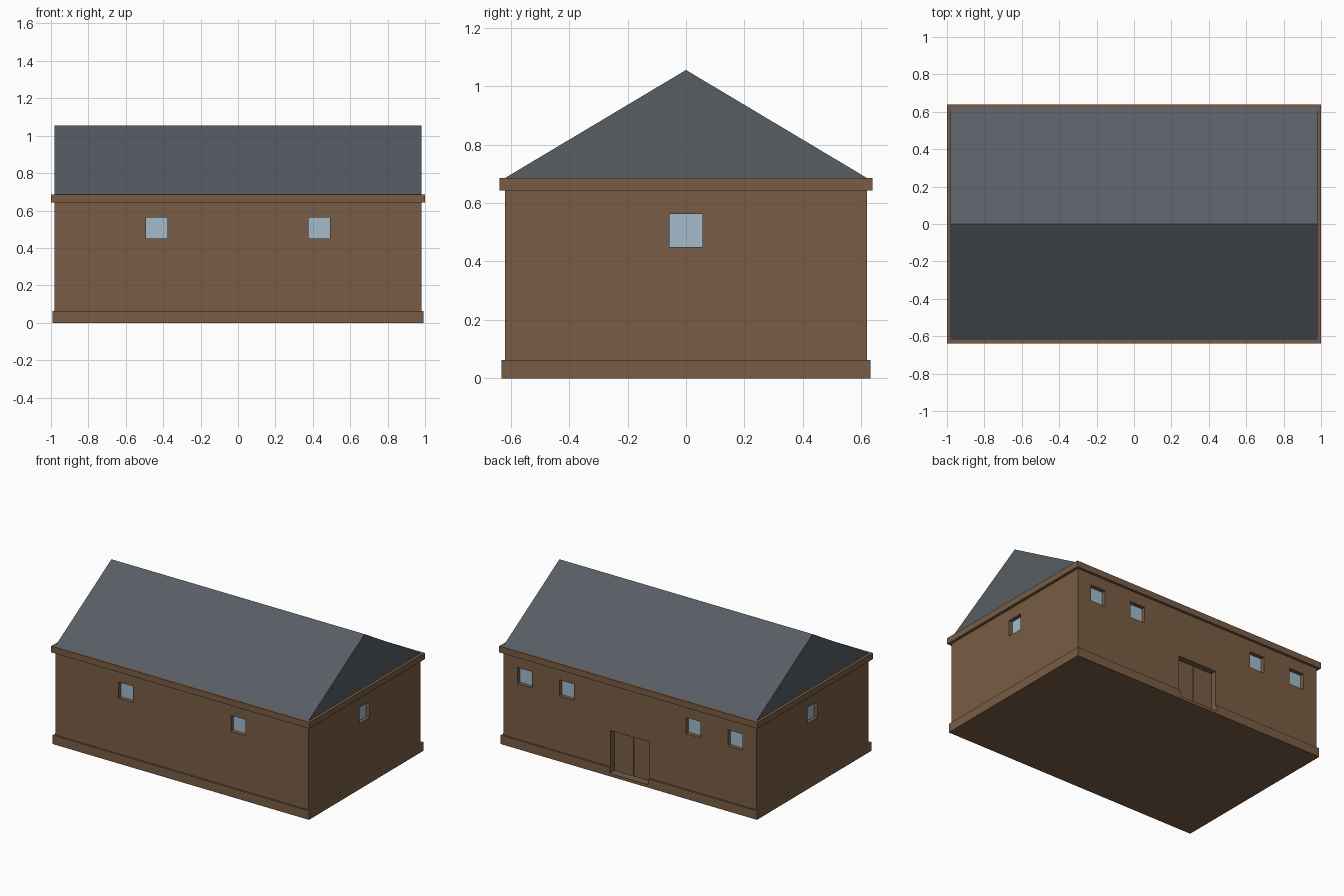
import bpy, bmesh
from mathutils import Matrix, Vector

if "Cube" in bpy.data.objects:
    bpy.data.objects.remove(bpy.data.objects["Cube"])


def material(name, color):
    m = bpy.data.materials.new(name)
    m.diffuse_color = (*color, 1)
    m.use_nodes = True
    m.node_tree.nodes["Principled BSDF"].inputs["Base Color"].default_value = m.diffuse_color
    return m


brown = material("brown_wall", (0.19, 0.108, 0.058))
slate = material("roof_slate", (0.098, 0.112, 0.130))
glass = material("window_glass", (0.36, 0.50, 0.60))


def make_object(name, bm, mat):
    bmesh.ops.recalc_face_normals(bm, faces=bm.faces)
    mesh = bpy.data.meshes.new(name)
    bm.to_mesh(mesh)
    bm.free()
    if mat:
        mesh.materials.append(mat)
    ob = bpy.data.objects.new(name, mesh)
    bpy.context.collection.objects.link(ob)
    return ob


def boxes(name, spans, mat=None):
    """One object holding a box for each (x0, x1, y0, y1, z0, z1)."""
    bm = bmesh.new()
    for x0, x1, y0, y1, z0, z1 in spans:
        mid = Vector((x0 + x1, y0 + y1, z0 + z1)) / 2
        size = (x1 - x0, y1 - y0, z1 - z0, 1)
        bmesh.ops.create_cube(bm, size=1, matrix=Matrix.Translation(mid) @ Matrix.Diagonal(size))
    return make_object(name, bm, mat)


def cut(target, cutter):
    mod = target.modifiers.new("openings", 'BOOLEAN')
    mod.operation = 'DIFFERENCE'
    mod.solver = 'EXACT'
    mod.object = cutter
    cutter.hide_render = True
    cutter.hide_viewport = True


W, D = 0.98, 0.62            # wall half width and half depth
H = 0.057                    # window half width
Z0, Z1 = 0.45, 0.563         # window sill and head
REC, T = 0.034, 0.006        # recess depth, pane thickness

# Walls, plinth and cornice
walls = boxes("walls", [(-W, W, -D, D, 0, 0.66)], brown)
plinth = boxes("plinth", [(-0.992, 0.992, -0.632, 0.632, 0, 0.062)], brown)
boxes("cornice", [(-1, 1, -0.638, 0.638, 0.642, 0.685)], brown)

# Gable roof prism
bm = bmesh.new()
ends = [[bm.verts.new((x, y, z)) for y, z in ((-D, 0.685), (D, 0.685), (0, 1.055))]
        for x in (-W, W)]
for e in ends:
    bm.faces.new(e)
for i in range(3):
    j = (i + 1) % 3
    bm.faces.new((ends[0][i], ends[0][j], ends[1][j], ends[1][i]))
make_object("roof", bm, slate)

# Window openings and panes: two in front, four at the back, one per side
holes, panes = [], []
layout = [(x, -1) for x in (-0.435, 0.435)] + [(x, 1) for x in (-0.815, -0.49, 0.49, 0.815)]
for x, s in layout:
    for out, a, b in ((holes, D - REC, D + 0.1), (panes, D - REC - T, D - REC + T)):
        y0, y1 = sorted((s * a, s * b))
        out.append((x - H, x + H, y0, y1, Z0, Z1))
for s in (-1, 1):
    for out, a, b in ((holes, W - REC, W + 0.1), (panes, W - REC - T, W - REC + T)):
        x0, x1 = sorted((s * a, s * b))
        out.append((x0, x1, -H, H, Z0, Z1))
boxes("window_panes", panes, glass)

# Double door recess in the back wall, cutting through the plinth
holes.append((-0.15, 0.15, D - 0.05, D + 0.1, 0.02, 0.315))
opening = boxes("opening_cutter", holes)
cut(walls, opening)
cut(plinth, opening)
boxes("door_leaves", [(-0.15, -0.002, D - 0.06, D - 0.042, 0.02, 0.315),
                      (0.002, 0.15, D - 0.06, D - 0.042, 0.02, 0.315)], brown)
